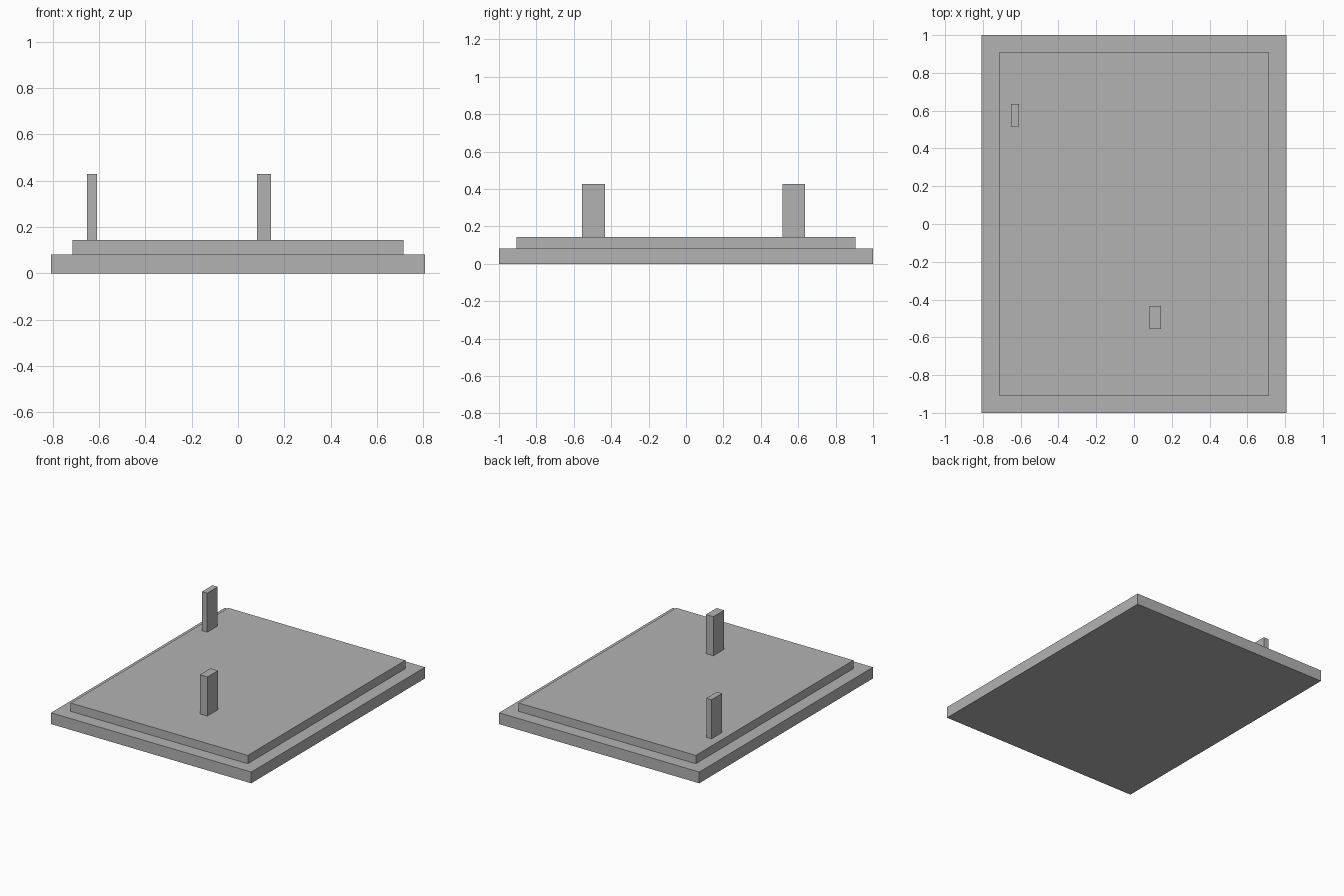
import bpy

cube = bpy.data.objects.get("Cube")
if cube:
    bpy.data.objects.remove(cube, do_unlink=True)

# Single plain grey
grey = bpy.data.materials.new("plain grey")
grey.use_nodes = True
colour = (0.45, 0.45, 0.45, 1)
grey.diffuse_color = colour
grey.node_tree.nodes["Principled BSDF"].inputs["Base Color"].default_value = colour


def box(name, low, high):
    """Box spanning two opposite corners."""
    centre = [(a + b) / 2 for a, b in zip(low, high)]
    bpy.ops.mesh.primitive_cube_add(size=1, location=centre)
    obj = bpy.context.object
    obj.name = name
    obj.scale = [b - a for a, b in zip(low, high)]
    bpy.ops.object.transform_apply(location=False, rotation=False, scale=True)
    obj.data.materials.append(grey)
    return obj


BASE_TOP, STEP_TOP, POST_TOP = 0.082, 0.143, 0.428

# Stepped slab
box("base_slab", (-0.807, -1, 0), (0.807, 1, BASE_TOP))
box("raised_panel", (-0.714, -0.907, BASE_TOP), (0.714, 0.907, STEP_TOP))

# Upright posts
box("front_post", (0.083, -0.557, STEP_TOP), (0.143, -0.434, POST_TOP))
box("back_post", (-0.651, 0.515, STEP_TOP), (-0.609, 0.636, POST_TOP))
